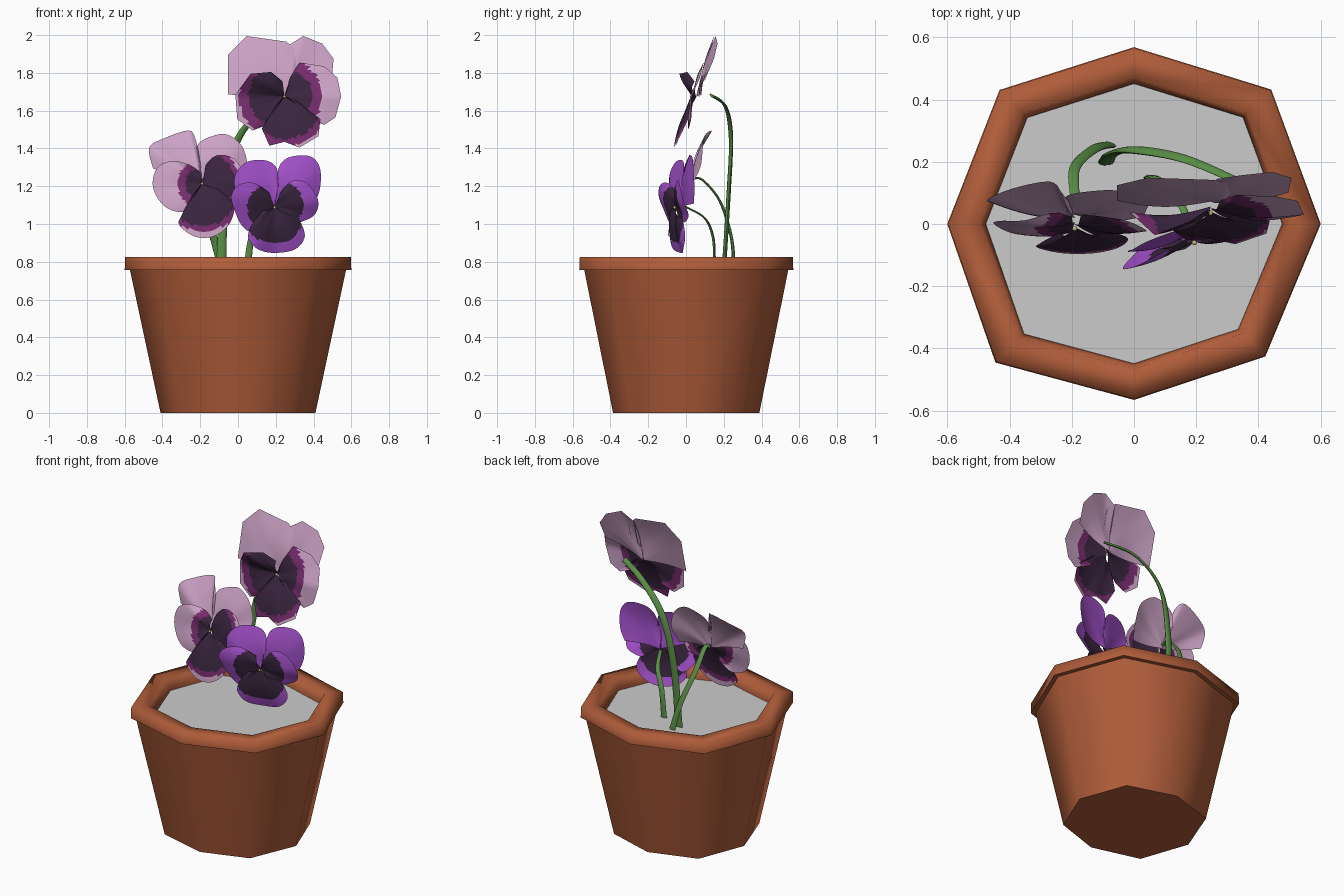
import bpy, bmesh, math
from mathutils import Vector

if "Cube" in bpy.data.objects:
    bpy.data.objects.remove(bpy.data.objects["Cube"])


def material(name, rgb):
    m = bpy.data.materials.new(name)
    m.diffuse_color = (*rgb, 1)
    m.use_nodes = True
    m.node_tree.nodes["Principled BSDF"].inputs["Base Color"].default_value = m.diffuse_color
    return m


TERRACOTTA = material("terracotta", (0.43, 0.108, 0.042))
SOIL = material("grey soil", (0.6, 0.6, 0.6))
GREEN = material("stem green", (0.10, 0.27, 0.06))
LILAC = material("lilac", (0.60, 0.36, 0.56))
PURPLE = material("bright purple", (0.38, 0.085, 0.62))
MAGENTA = material("deep magenta", (0.18, 0.025, 0.15))
DARK = material("dark plum", (0.042, 0.018, 0.05))
YELLOW = material("pale yellow", (0.6, 0.5, 0.2))


def finish(name, bm, mats, angle=None):
    me = bpy.data.meshes.new(name)
    bm.to_mesh(me)
    bm.free()
    ob = bpy.data.objects.new(name, me)
    bpy.context.collection.objects.link(ob)
    for m in mats:
        me.materials.append(m)
    if angle:
        bpy.ops.object.select_all(action='DESELECT')
        ob.select_set(True)
        bpy.context.view_layer.objects.active = ob
        bpy.ops.object.shade_smooth_by_angle(angle=math.radians(angle))
    return ob


# Slightly uneven eight-sided plan shared by the pot parts
PLAN = [(1, 0), (0.735, 0.72), (0, 0.947), (-0.72, 0.718), (-1, 0), (-0.742, -0.742),
        (0, -0.942), (0.703, -0.71)]


def lathe(name, profile, mat, angle=None, caps=True):
    bm = bmesh.new()
    rings = [[bm.verts.new((r * x, r * y, z)) for x, y in PLAN] for r, z in profile]
    for a, b in zip(rings, rings[1:]):
        for i in range(8):
            j = (i + 1) % 8
            bm.faces.new((a[i], a[j], b[j], b[i]))
    if caps:
        bm.faces.new(rings[0][::-1])
        bm.faces.new(rings[-1])
    return finish(name, bm, [mat], angle)


# Pot body, rounded lip and soil
body = lathe("pot_body", [(0.41, 0), (0.572, 0.757)], TERRACOTTA, 60, caps=False)
lathe("pot_base", [(0.41, 0.004), (0.41, 0)][::-1], TERRACOTTA)
lathe("pot_lip", [(0.565, 0.757), (0.6, 0.757), (0.597, 0.825), (0.495, 0.825),
                  (0.478, 0.77), (0.474, 0.74)], TERRACOTTA, 89, caps=False)
lathe("soil", [(0.47, 0.742), (0.476, 0.755)], SOIL)


def smooth_outline(pts, steps):
    """Catmull-Rom subdivision of an open outline."""
    out = []
    for i in range(len(pts) - 1):
        p0, p1, p2, p3 = (pts[max(0, min(len(pts) - 1, i + k))] for k in (-1, 0, 1, 2))
        for s in range(steps):
            t = s / steps
            out.append(p1 + (p2 - p0) * (0.5 * t) + (p0 * 2 - p1 * 5 + p2 * 4 - p3) * (0.5 * t * t)
                       + (p1 * 3 - p0 - p2 * 3 + p3) * (0.5 * t ** 3))
    return out + [pts[-1]]


# Stems: flattened tapering tubes
def stem(name, points, wide, thin):
    path = smooth_outline([Vector(p) for p in points], 6)
    bm = bmesh.new()
    rings = []
    for i, p in enumerate(path):
        t = (path[min(i + 1, len(path) - 1)] - path[max(i - 1, 0)]).normalized()
        side = t.cross(Vector((0, 1, 1))).normalized()
        up = side.cross(t)
        k = 1.1 - 0.5 * i / (len(path) - 1)
        rings.append([bm.verts.new(p + side * (wide * k * math.cos(a * math.tau / 10))
                                   + up * (thin * k * math.sin(a * math.tau / 10))) for a in range(10)])
    for a, b in zip(rings, rings[1:]):
        for i in range(10):
            j = (i + 1) % 10
            bm.faces.new((a[i], a[j], b[j], b[i]))
    bm.faces.new(rings[0][::-1])
    bm.faces.new(rings[-1])
    bmesh.ops.recalc_face_normals(bm, faces=bm.faces[:])
    finish(name, bm, [GREEN], 60)


stem("tall_stem", [(-0.09, 0.20, 0.75), (-0.07, 0.225, 1.15), (0.0, 0.238, 1.45),
                   (0.16, 0.21, 1.62), (0.34, 0.135, 1.68)], 0.024, 0.011)
stem("left_stem", [(-0.08, 0.255, 0.75), (-0.13, 0.24, 0.93), (-0.19, 0.18, 1.12),
                   (-0.19, 0.085, 1.235), (-0.19, 0.03, 1.235)], 0.021, 0.008)
stem("short_stem", [(0.05, 0.15, 0.75), (0.07, 0.145, 0.92), (0.13, 0.10, 1.03),
                    (0.18, 0.0, 1.09)], 0.018, 0.007)


def petal(name, centre, slope, outline, layer, marks, colour, steps):
    """Fan-shaped sheet; outline = (x, z[, forward/back bend]) in hundredths."""
    rows = 18
    pts = []
    for p in outline:
        bend = p[2] if len(p) > 2 else 0
        pts.append(Vector((p[0], bend + slope[0] * p[0] + slope[1] * p[1], p[1])) / 100)
    pts = smooth_outline(pts, steps)
    if steps == 1:  # straight-edged petals still need finer columns for the markings
        pts = [a.lerp(b, k / 4) for a, b in zip(pts, pts[1:]) for k in range(4)] + [pts[-1]]
    bm = bmesh.new()
    origin = Vector(centre) + Vector((0, layer, 0))
    core = bm.verts.new(origin)
    rings = []
    for r in range(1, rows + 1):
        t = r / rows
        cup = Vector((0, -0.018 * math.sin(math.pi * t), 0))
        rings.append([bm.verts.new(origin + p * t + cup) for p in pts])
    columns = len(pts) - 1
    for i in range(columns):
        # Blotch colours by distance from the centre, rounded off towards the petal's sides
        spread = 0.8 + 0.2 * math.sin(math.pi * (i + 0.5) / columns) ** 0.5
        strip = [bm.faces.new((core, rings[0][i], rings[0][i + 1]))]
        for a, b in zip(rings, rings[1:]):
            strip.append(bm.faces.new((a[i], b[i], b[i + 1], a[i + 1])))
        for f in strip:
            d = f.calc_center_median() - origin
            dist = math.hypot(d.x, d.z)
            f.material_index = 2 if dist < marks[0] * spread else 1 if dist < marks[1] else 0
    bm.normal_update()
    if sum(f.normal.y * f.calc_area() for f in bm.faces) > 0:
        bmesh.ops.reverse_faces(bm, faces=bm.faces[:])
    finish(name, bm, [colour, MAGENTA, DARK], 60)


def flower(name, centre, slope, colour, steps, petals):
    layers = {"upper_left": 0.022, "upper_right": 0.03, "left": 0.006, "right": 0.0, "lower": -0.01}
    for part, (marks, outline) in petals.items():
        petal(f"{name}_{part}_petal", centre, slope, outline, layers[part], marks, colour, steps)
    bm = bmesh.new()
    bmesh.ops.create_icosphere(bm, subdivisions=1, radius=0.009)
    bmesh.ops.translate(bm, verts=bm.verts, vec=Vector(centre) + Vector((0, -0.015, 0)))
    finish(name + "_eye", bm, [YELLOW], 60)


# Tall flower with straight-edged petals
flower("tall_flower", (0.246, 0.05, 1.675), (0.0, 0.24), LILAC, 1, {
    "upper_left": ((0, 0), [(-30, 1), (-30, 22), (-20, 32), (1, 29), (7, 24), (7, 13)]),
    "upper_right": ((0, 0), [(2, 12), (2, 27), (10, 32), (20, 28, 2), (26, 20, 2), (25, 9)]),
    "left": ((0.19, 0.238), [(-1, 8, -3), (-7, 13, -8), (-18, 12, -12), (-26, 1, -2),
                             (-25, -12), (-17, -18), (-9, -15)]),
    "right": ((0.15, 0.20), [(3, 10), (8, 18), (21, 16), (28, 10), (30, 0, -2), (27, -11),
                             (21, -15), (11, -11)]),
    "lower": ((0.225, 0.26), [(-4, -4), (-12, -17, -2), (-8, -26, -3), (0, -24, -3), (8, -27, -4),
                              (18, -21, -2), (19, -12), (8, -3)])})

# Left flower with rounded petals
flower("left_flower", (-0.19, 0.0, 1.214), (0.0, 0.3), LILAC, 5, {
    "upper_left": ((0, 0), [(-26, 8, 2), (-28, 19, 0), (-20, 24, 2), (-8, 28, 3), (-4, 25), (-1, 13)]),
    "upper_right": ((0, 0), [(-4, 13), (-2, 21), (5, 25), (13, 26), (21, 20), (24, 9, 2), (22, -2)]),
    "left": ((0.09, 0.13), [(-1, 6), (-7, 10), (-16, 12, -3), (-24, 8, -2), (-26, -2), (-20, -12),
                            (-10, -15), (-3, -9)]),
    "right": ((0.175, 0.20), [(2, 10), (8, 15, -2), (17, 13, -3), (23, 3, -3), (20, -8), (13, -11)]),
    "lower": ((0.225, 0.25), [(-5, -6), (-11, -17), (-12, -22), (-4, -28), (6, -28), (14, -22),
                              (17, -12), (11, -4)])})

# Low purple flower, turned slightly to the right
flower("purple_flower", (0.194, -0.045, 1.087), (0.27, -0.05), PURPLE, 5, {
    "upper_left": ((0, 0), [(-21, 7), (-21, 17), (-15, 24, 2), (-5, 25, 3), (1, 21, 2), (2, 12)]),
    "upper_right": ((0, 0), [(1, 15), (3, 23, 2), (9, 27, 2), (19, 27, 1), (24, 21), (24, 10), (21, 2)]),
    "left": ((0.145, 0), [(-3, 8), (-11, 13, -2), (-19, 12, -4), (-23, 6, -4), (-21, -2, -2),
                          (-17, -10), (-11, -13), (-4, -6)]),
    "right": ((0.155, 0), [(3, 8), (9, 14, -2), (17, 13, -3), (23, 4, -3), (21, -4), (13, -8)]),
    "lower": ((0.19, 0), [(-7, -2), (-12, -9), (-14, -16), (-9, -22), (0, -24, 2), (11, -22),
                          (16, -15), (13, -6)])})
